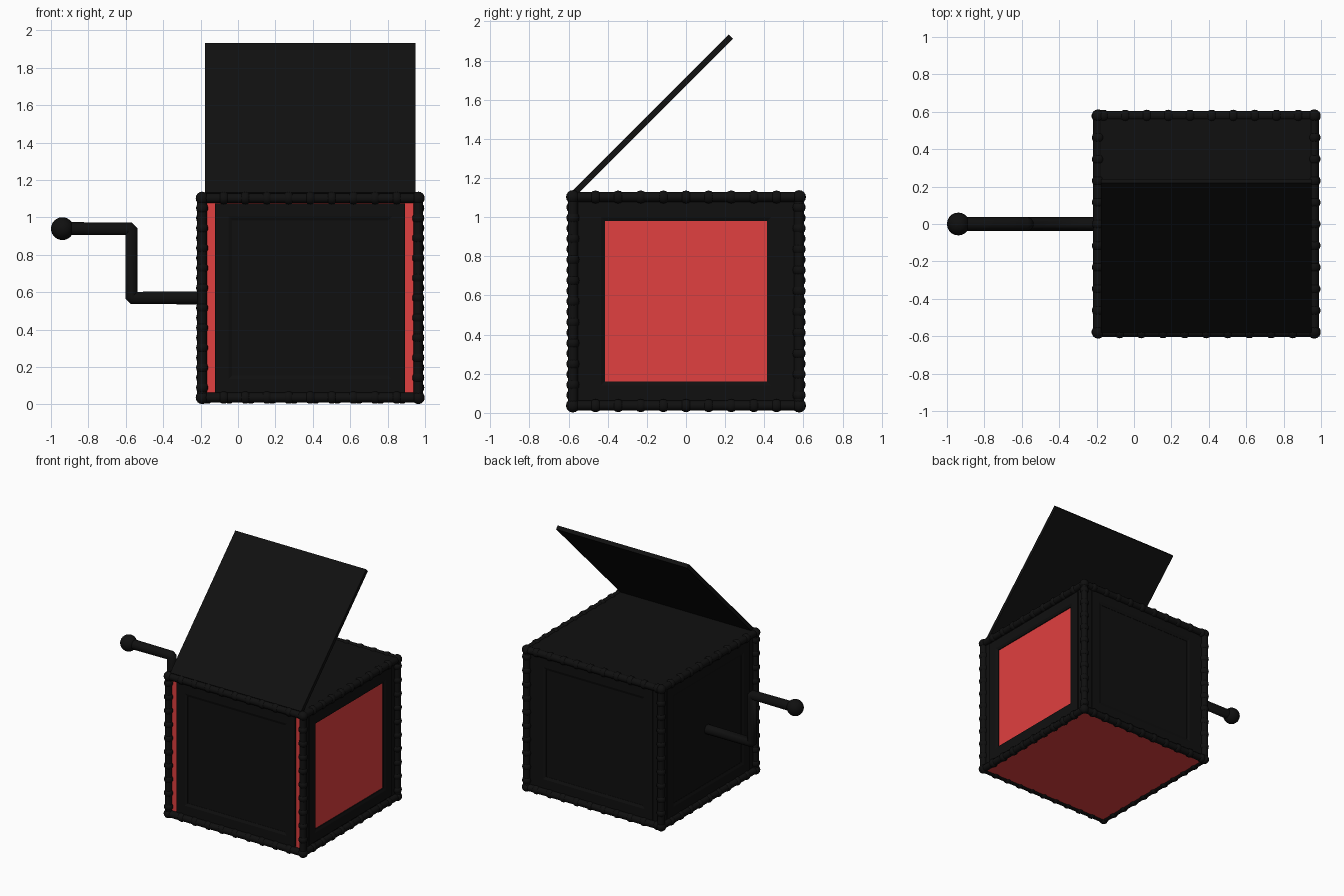
import bpy, bmesh, math
from mathutils import Vector, Matrix

if "Cube" in bpy.data.objects:
    bpy.data.objects.remove(bpy.data.objects["Cube"])

CX, CZ = 0.386, 0.57          # box centre
HX, HY, HZ = 0.578, 0.578, 0.533   # half spans of the beaded edges
BEAD = 0.033

def material(name, rgb):
    m = bpy.data.materials.new(name)
    m.diffuse_color = (*rgb, 1)
    m.use_nodes = True
    m.node_tree.nodes["Principled BSDF"].inputs["Base Color"].default_value = m.diffuse_color
    return m

black = material("black", (0.005, 0.005, 0.005))
red = material("red", (0.75, 0.05, 0.05))

def add_object(name, bm, mat, smooth=False):
    me = bpy.data.meshes.new(name)
    bmesh.ops.recalc_face_normals(bm, faces=bm.faces)
    for f in bm.faces:
        f.smooth = smooth
    bm.to_mesh(me)
    bm.free()
    ob = bpy.data.objects.new(name, me)
    ob.data.materials.append(mat)
    bpy.context.collection.objects.link(ob)
    return ob

def box(name, centre, size, mat, rot=Matrix()):
    bm = bmesh.new()
    bmesh.ops.create_cube(bm, size=1, matrix=Matrix.Translation(centre) @ rot @ Matrix.Diagonal((*size, 1)))
    return add_object(name, bm, mat)

# red core and black top board
box("box_core", (CX, 0, CZ - 0.005), (1.13, 1.13, 1.09), red)
box("top_board", (CX, 0, 1.112), (1.15, 1.15, 0.02), black)

# bevelled picture frame on each side: profile swept around a rectangle
def side_frame(name, angle, outer_x, outer_z, filled):
    profile = [(0, 0.555), (0, 0.58), (0.07, 0.58), (0.09, 0.572), (0.09, 0.555)]
    bm = bmesh.new()
    rings = []
    for inset, depth in profile:
        x, z = outer_x - inset, outer_z - inset
        rings.append([bm.verts.new((sx * x, -depth, sz * z))
                      for sx, sz in ((-1, -1), (1, -1), (1, 1), (-1, 1))])
    for k in range(len(rings)):
        a, b = rings[k], rings[(k + 1) % len(rings)]
        for i in range(4):
            j = (i + 1) % 4
            bm.faces.new((a[i], a[j], b[j], b[i]))
    place = Matrix.Translation((CX, 0, CZ)) @ Matrix.Rotation(angle, 4, 'Z')
    bm.transform(place)
    add_object(name + "_frame", bm, black)
    if filled:
        bm = bmesh.new()
        bmesh.ops.create_cube(bm, size=1, matrix=place @ Matrix.Translation((0, -0.562, 0))
                              @ Matrix.Diagonal((2 * outer_x - 0.16, 0.016, 2 * outer_z - 0.16, 1)))
        add_object(name + "_panel", bm, black)

side_frame("front", 0, 0.508, 0.505, True)
side_frame("right", math.pi / 2, 0.505, 0.5, False)
side_frame("back", math.pi, 0.505, 0.505, True)
side_frame("left", -math.pi / 2, 0.505, 0.505, True)
# filler strips around the right, back and left frames
for name, ang in (("right", 90), ("back", 180), ("left", -90)):
    r = Matrix.Rotation(math.radians(ang), 4, 'Z')
    for s in (-1, 1):
        box(name + "_stile", Vector((CX, 0, CZ)) + r @ Vector((s * 0.525, -0.563, 0)), (0.07, 0.02, 1.08), black, r)
        box(name + "_rail", Vector((CX, 0, CZ)) + r @ Vector((0, -0.563, s * 0.515)), (1.1, 0.02, 0.05), black, r)

# rods and beads along all twelve edges
def edge_trim(name, a, b, count, shift):
    a, b = Vector(a), Vector(b)
    d = b - a
    q = d.to_track_quat('Z', 'Y').to_matrix().to_4x4()
    bm = bmesh.new()
    bmesh.ops.create_cone(bm, cap_ends=True, segments=12, radius1=0.026, radius2=0.026, depth=d.length,
                          matrix=Matrix.Translation((a + b) / 2) @ q)
    for i in range(count):
        t = (i + shift) / count
        bmesh.ops.create_uvsphere(bm, u_segments=14, v_segments=8, radius=BEAD,
                                  matrix=Matrix.Translation(a + d * t))
    ob = add_object(name, bm, black, True)
    ob.data.set_sharp_from_angle(angle=math.radians(50))

for s in (-1, 1):
    for t in (-1, 1):
        edge_trim("x_edge_beads", (CX - HX, s * HY, CZ + t * HZ), (CX + HX, s * HY, CZ + t * HZ), 10,
                  0.0 if s < 0 else 0.25)
        edge_trim("y_edge_beads", (CX + s * HX, -HY, CZ + t * HZ), (CX + s * HX, HY, CZ + t * HZ), 10, 0)
        edge_trim("upright_beads", (CX + s * HX, t * HY, CZ - HZ), (CX + s * HX, t * HY, CZ + HZ), 10,
                  0.5 if s * t > 0 else 0.0)
# corner beads
bm = bmesh.new()
for s in (-1, 1):
    for t in (-1, 1):
        for u in (-1, 1):
            bmesh.ops.create_uvsphere(bm, u_segments=14, v_segments=8, radius=0.035,
                                      matrix=Matrix.Translation((CX + s * HX, t * HY, CZ + u * HZ)))
add_object("corner_beads", bm, black, True)

# open lid leaning back from the front edge
tilt = Matrix.Rotation(math.radians(45), 4, 'X')
box("lid", (CX, -0.17, 1.523), (1.125, 1.13, 0.03), black, tilt)

# cranked handle
cu = bpy.data.curves.new("crank", 'CURVE')
cu.dimensions = '3D'
cu.bevel_depth = 0.037
cu.bevel_resolution = 3
cu.use_fill_caps = True
pts = [(-0.15, 0.57), (-0.56, 0.57), (-0.57, 0.58), (-0.57, 0.93), (-0.58, 0.94), (-0.94, 0.94)]
sp = cu.splines.new('POLY')
sp.points.add(len(pts) - 1)
for p, (x, z) in zip(sp.points, pts):
    p.co = (x, 0, z, 1)
cu.materials.append(black)
bpy.context.collection.objects.link(bpy.data.objects.new("crank", cu))

bm = bmesh.new()
bmesh.ops.create_uvsphere(bm, u_segments=20, v_segments=12, radius=0.061, matrix=Matrix.Translation((-0.939, 0, 0.94)))
add_object("crank_knob", bm, black, True)
